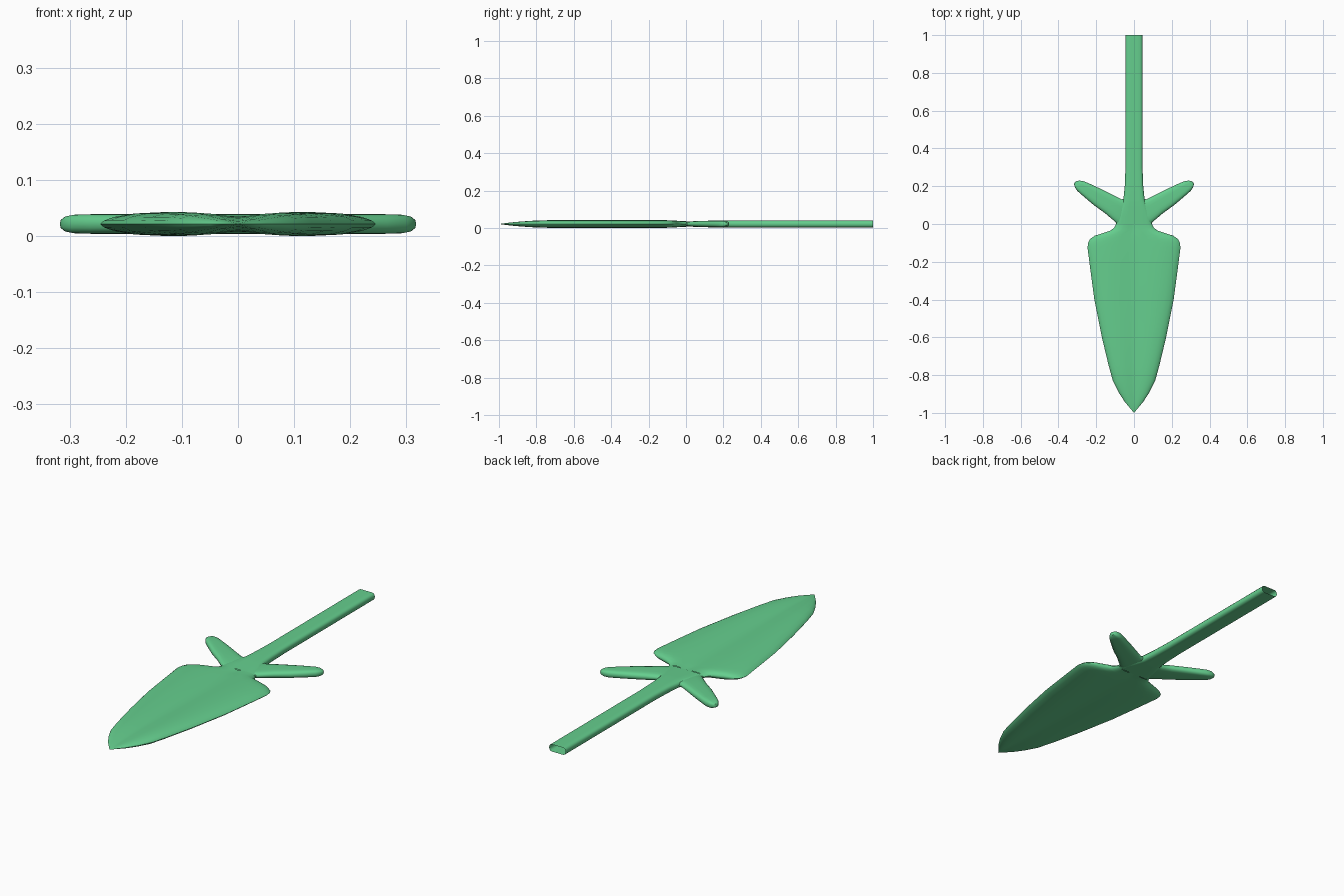
import bpy, bmesh
from mathutils import Vector

if "Cube" in bpy.data.objects:
    bpy.data.objects.remove(bpy.data.objects["Cube"])

MID = 0.0215  # height of the flat centre plane

mat = bpy.data.materials.new("green")
mat.diffuse_color = (0.13, 0.62, 0.27, 1)
mat.use_nodes = True
mat.node_tree.nodes["Principled BSDF"].inputs["Base Color"].default_value = mat.diffuse_color


def loft(name, rails, half_profile, mirror=False):
    """Skin rings between pairs of outline points: (left xy, right xy, half thickness)."""
    upper = half_profile + [(-u, v) for u, v in reversed(half_profile) if u > 0]
    ring = upper + [(u, -v) for u, v in reversed(upper) if v > 0]
    bm = bmesh.new()
    loops = []
    for left, right, t in rails:
        p, q = Vector(left), Vector(right)
        mid, half = (p + q) / 2, (q - p) / 2
        loops.append([bm.verts.new((*(mid + half * u), MID + t * v)) for u, v in ring])
    n = len(ring)
    for a, b in zip(loops, loops[1:]):
        for i in range(n):
            j = (i + 1) % n
            bm.faces.new((a[i], a[j], b[j], b[i]))
    bmesh.ops.remove_doubles(bm, verts=bm.verts, dist=0.00002)
    bmesh.ops.recalc_face_normals(bm, faces=bm.faces)
    mesh = bpy.data.meshes.new(name)
    bm.to_mesh(mesh)
    bm.free()
    mesh.materials.append(mat)
    obj = bpy.data.objects.new(name, mesh)
    bpy.context.collection.objects.link(obj)
    if mirror:
        obj.modifiers.new("Mirror", 'MIRROR')
    bpy.ops.object.select_all(action='DESELECT')
    obj.select_set(True)
    bpy.context.view_layer.objects.active = obj
    bpy.ops.object.shade_smooth_by_angle(angle=0.7)
    return obj


def across(stations):
    """Symmetric rails from (y, half width, half thickness)."""
    return [((-w, y), (w, y), t) for y, w, t in stations]


# Blade: sharp rim, swollen flanks and a shallow central groove
blade_profile = [(1, 0), (0.97, 0.3), (0.9, 0.6), (0.77, 0.88), (0.54, 1),
                 (0.3, 0.88), (0.12, 0.7), (0, 0.62)]
loft("blade", across([
    (0.0, 0.095, 0.015), (-0.02, 0.105, 0.015), (-0.035, 0.125, 0.016),
    (-0.05, 0.17, 0.0175), (-0.062, 0.208, 0.0185), (-0.08, 0.233, 0.0195),
    (-0.1, 0.243, 0.02), (-0.125, 0.246, 0.0205), (-0.22, 0.234, 0.0215),
    (-0.4, 0.21, 0.0215), (-0.6, 0.17, 0.021), (-0.75, 0.134, 0.02),
    (-0.83, 0.112, 0.017), (-0.89, 0.082, 0.0125), (-0.94, 0.05, 0.008),
    (-1.0, 0.0, 0.0)]), blade_profile)

# Handle: rounded flat tube, open at the far end
tube_profile = [(1, 0), (0.98, 0.45), (0.88, 0.82), (0.7, 1), (0.35, 1), (0, 1)]
loft("handle", across([
    (0.0, 0.095, 0.0125), (0.04, 0.09, 0.014), (0.09, 0.07, 0.0165),
    (0.13, 0.056, 0.0175), (0.2, 0.049, 0.0175), (0.3, 0.045, 0.0175),
    (1.0, 0.045, 0.0175)]), tube_profile)

# Guard prongs, swept back on both sides
prong_profile = [(1, 0), (0.97, 0.4), (0.86, 0.75), (0.65, 0.95), (0.35, 1), (0, 1)]
loft("guard_prong", [
    ((0.04, 0.135), (0.085, -0.002), 0.013),
    ((0.065, 0.131), (0.107, 0.018), 0.0155),
    ((0.11, 0.153), (0.153, 0.057), 0.017),
    ((0.17, 0.183), (0.213, 0.1), 0.0175),
    ((0.23, 0.211), (0.266, 0.145), 0.0175),
    ((0.265, 0.226), (0.3, 0.175), 0.017),
    ((0.29, 0.23), (0.312, 0.193), 0.014),
    ((0.308, 0.225), (0.317, 0.208), 0.008),
    ((0.316, 0.217), (0.316, 0.217), 0.0)], prong_profile, mirror=True)
